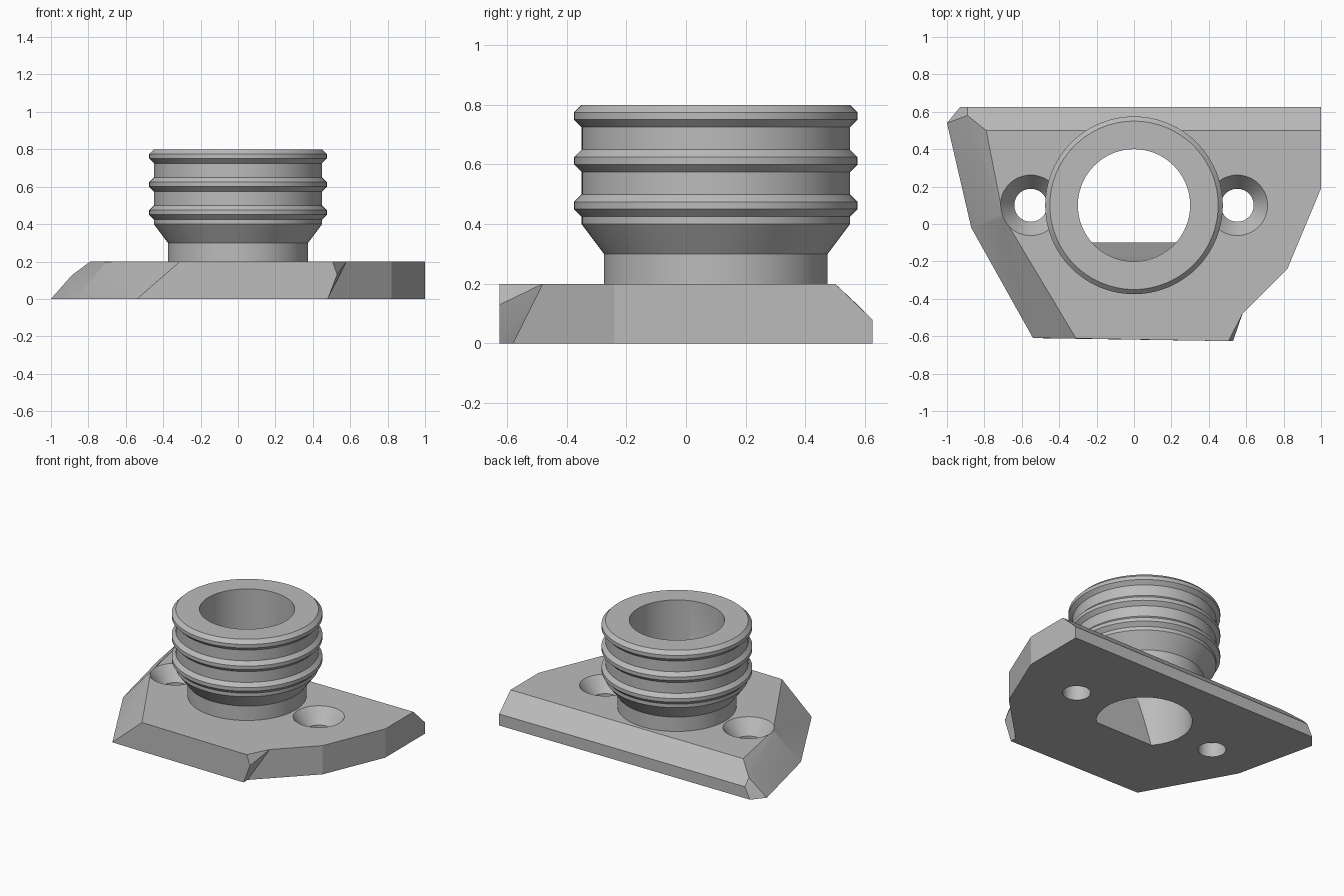
import bpy, bmesh, math
from mathutils import Matrix, Vector

if "Cube" in bpy.data.objects:
    bpy.data.objects.remove(bpy.data.objects["Cube"], do_unlink=True)

CENTRE_Y = 0.1      # axis of the collar and bore
TOP = 0.2           # plate thickness

grey = bpy.data.materials.new("plain_grey")
grey.use_nodes = True
grey.diffuse_color = (0.5, 0.5, 0.5, 1)
grey.node_tree.nodes["Principled BSDF"].inputs["Base Color"].default_value = (0.5, 0.5, 0.5, 1)


def make_object(name, bm):
    bmesh.ops.recalc_face_normals(bm, faces=bm.faces)
    mesh = bpy.data.meshes.new(name)
    bm.to_mesh(mesh)
    bm.free()
    mesh.materials.append(grey)
    obj = bpy.data.objects.new(name, mesh)
    bpy.context.collection.objects.link(obj)
    return obj


def hull(name, points):
    bm = bmesh.new()
    for p in points:
        bm.verts.new(p)
    result = bmesh.ops.convex_hull(bm, input=bm.verts)
    spare = [v for v in result["geom_interior"] if isinstance(v, bmesh.types.BMVert)]
    bmesh.ops.delete(bm, geom=spare, context="VERTS")
    bmesh.ops.dissolve_limit(bm, angle_limit=math.radians(2), verts=bm.verts, edges=bm.edges)
    return make_object(name, bm)


def turned(name, profile, x=0, steps=96):
    """Closed solid turned from (radius, height) points."""
    bm = bmesh.new()
    rings = []
    for r, z in profile:
        angles = [2 * math.pi * i / steps for i in range(steps)]
        rings.append([bm.verts.new((x + r * math.cos(a), CENTRE_Y + r * math.sin(a), z)) for a in angles])
    for low, high in zip(rings, rings[1:]):
        for i in range(steps):
            j = (i + 1) % steps
            bm.faces.new((low[i], low[j], high[j], high[i]))
    bm.faces.new(rings[0])
    bm.faces.new(rings[-1])
    return make_object(name, bm)


def combine(obj, tool, operation):
    mod = obj.modifiers.new(operation.lower(), "BOOLEAN")
    mod.operation = operation
    mod.solver = "EXACT"
    mod.object = tool


def bake(obj):
    graph = bpy.context.evaluated_depsgraph_get()
    mesh = bpy.data.meshes.new_from_object(obj.evaluated_get(graph))
    obj.modifiers.clear()
    obj.data = mesh


# Mounting plate: sloped back and left edges, clipped corner
foot = [(-1, 0.54), (-0.93, 0.625), (1, 0.625), (1, 0.19), (0.82, -0.24),
        (0.435, -0.625), (-0.54, -0.61), (-0.87, -0.02)]
crown = [(-0.79, 0.5), (1, 0.5), (1, 0.19), (0.82, -0.24),
         (0.435, -0.625), (-0.31, -0.612), (-0.7, 0.04)]
middle = [(-0.89, 0.58, 0.125), (-0.89, 0.625, 0.08), (1, 0.625, 0.08)]
plate = hull("mounting_plate", [(x, y, 0) for x, y in foot] + [(x, y, TOP) for x, y in crown] + middle)

# Small faceted spur at the front corner
spur = hull("spur_helper", [(0.58, -0.48, TOP), (0.48, -0.58, 0), (0.48, -0.625, 0),
                            (0.53, -0.625, 0.13), (0.505, -0.625, TOP),
                            (0.4, -0.625, 0), (0.4, -0.625, TOP), (0.4, -0.55, 0), (0.4, -0.55, TOP)])
combine(plate, spur, "UNION")

# Ribbed collar
profile = [(0.375, TOP - 0.1), (0.375, 0.3), (0.45, 0.4)]
for z in (0.425, 0.575, 0.725):
    profile += [(0.45, z), (0.475, z + 0.025), (0.475, z + 0.05), (0.45, z + 0.075)]
collar = turned("ribbed_collar", profile)
combine(plate, collar, "UNION")
bake(plate)
plate.name = "plate_with_ribbed_collar"

# Bore, flattened by a steep ramp at the front of its lower end
bore = turned("bore_helper", [(0.3, -0.1), (0.3, 1)])
bm = bmesh.new()
bm.from_mesh(bore.data)
cut = bmesh.ops.bisect_plane(bm, geom=bm.verts[:] + bm.edges[:] + bm.faces[:],
                             plane_co=(0, -0.1, 0), plane_no=Vector((0, -6, -1)), clear_outer=True)
bmesh.ops.holes_fill(bm, edges=[e for e in bm.edges if e.is_boundary])
bmesh.ops.recalc_face_normals(bm, faces=bm.faces)
bm.to_mesh(bore.data)
bm.free()
helpers = [spur, collar, bore]
combine(plate, bore, "DIFFERENCE")

# Countersunk screw holes
for side in (-1, 1):
    screw = turned("screw_hole_helper", [(0.088, -0.1), (0.088, 0.1), (0.162, TOP), (0.162, TOP + 0.05)],
                   side * 0.552, 48)
    helpers.append(screw)
    combine(plate, screw, "DIFFERENCE")
bake(plate)
for tool in helpers:
    bpy.data.objects.remove(tool, do_unlink=True)

# Smooth the round walls, keep the edges crisp
bpy.ops.object.select_all(action="DESELECT")
plate.select_set(True)
bpy.context.view_layer.objects.active = plate
bpy.ops.object.shade_smooth_by_angle(angle=math.radians(20))
